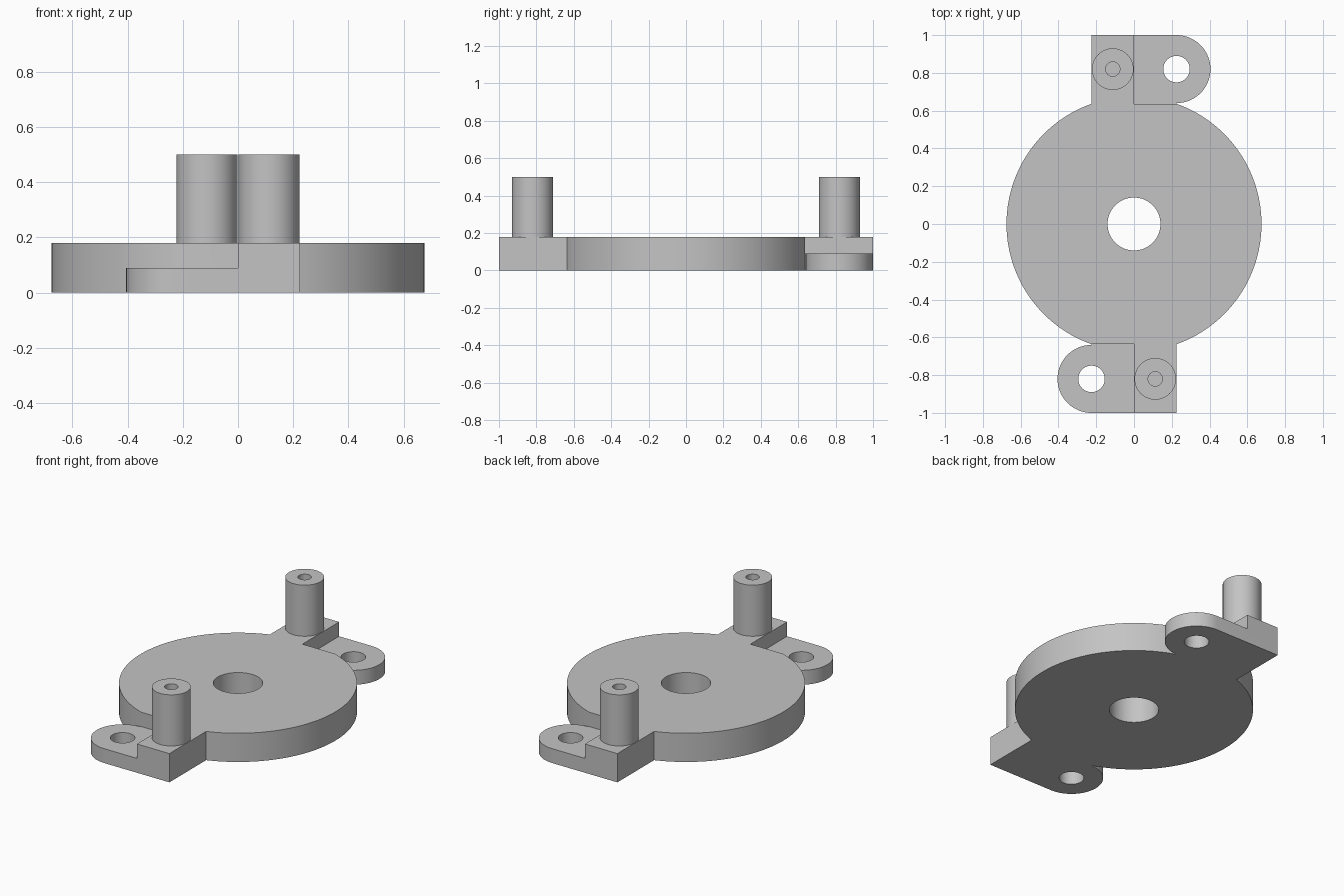
import bpy, bmesh, math

if "Cube" in bpy.data.objects:
    bpy.data.objects.remove(bpy.data.objects["Cube"])

R, BORE = 0.675, 0.14          # disc and its bore
ARM, END, LUG_R = 0.225, 1.0, 0.18
TOP, LUG_TOP, POST_TOP = 0.18, 0.09, 0.5
LUG_Y = END - LUG_R
JOIN = math.sqrt(R * R - ARM * ARM)

grey = bpy.data.materials.new("light grey")
grey.use_nodes = True
colour = (0.55, 0.55, 0.55, 1)
grey.diffuse_color = colour
grey.node_tree.nodes["Principled BSDF"].inputs["Base Color"].default_value = colour


def make_object(name, bm):
    bmesh.ops.recalc_face_normals(bm, faces=bm.faces)
    mesh = bpy.data.meshes.new(name)
    bm.to_mesh(mesh)
    bm.free()
    mesh.materials.append(grey)
    obj = bpy.data.objects.new(name, mesh)
    bpy.context.collection.objects.link(obj)
    return obj


def prism(name, outline, z0, z1):
    bm = bmesh.new()
    face = bm.faces.new([bm.verts.new((x, y, z0)) for x, y in outline])
    up = bmesh.ops.extrude_face_region(bm, geom=[face])["geom"]
    verts = [v for v in up if isinstance(v, bmesh.types.BMVert)]
    bmesh.ops.translate(bm, verts=verts, vec=(0, 0, z1 - z0))
    return make_object(name, bm)


def arc(cx, cy, r, a0, a1, n):
    return [(cx + r * math.cos(a0 + (a1 - a0) * i / n),
             cy + r * math.sin(a0 + (a1 - a0) * i / n)) for i in range(n + 1)]


def circle(cx, cy, r, n=64):
    return arc(cx, cy, r, 0, 2 * math.pi, n)[:-1]


def cut(target, cutter):
    mod = target.modifiers.new("cut", "BOOLEAN")
    mod.operation, mod.solver, mod.object = "DIFFERENCE", "EXACT", cutter
    bpy.context.view_layer.objects.active = target
    bpy.ops.object.modifier_apply(modifier=mod.name)
    bpy.data.objects.remove(cutter)


def smooth(obj):
    bpy.ops.object.select_all(action="DESELECT")
    obj.select_set(True)
    bpy.context.view_layer.objects.active = obj
    bpy.ops.object.shade_smooth_by_angle(angle=math.radians(30))


# Base plate: half outline (disc edge, rounded lug, square arm), turned half round
a = math.atan2(JOIN, ARM)
half = arc(0, 0, R, -a, a, 72)
half += arc(ARM, LUG_Y, LUG_R, -math.pi / 2, math.pi / 2, 32)
half += [(-ARM, END)]
outline = half + [(-x, -y) for x, y in half]
base = prism("base_plate", outline, 0, TOP)

# Lowered lugs with screw holes, and the central bore
for s in (1, -1):
    step = [(0, s * JOIN), (s * 0.6, s * JOIN), (s * 0.6, s * 1.2), (0, s * 1.2)]
    cut(base, prism("lug_step", step, LUG_TOP, 0.4))
    cut(base, prism("screw_hole", circle(s * ARM, s * LUG_Y, 0.07), -0.1, 0.4))
cut(base, prism("centre_bore", circle(0, 0, BORE, 96), -0.1, 0.4))
smooth(base)


# Hollow posts standing on the arms
def post(name, x, y):
    bm = bmesh.new()
    profile = [(0.11, TOP), (0.11, POST_TOP), (0.038, POST_TOP), (0.038, TOP)]
    verts = [bm.verts.new((r, 0, z)) for r, z in profile]
    edges = [bm.edges.new(p) for p in zip(verts, verts[1:] + verts[:1])]
    bmesh.ops.spin(bm, geom=verts + edges, cent=(0, 0, 0), axis=(0, 0, 1),
                   angle=2 * math.pi, steps=64, use_merge=True)
    bmesh.ops.remove_doubles(bm, verts=bm.verts, dist=0.0001)
    obj = make_object(name, bm)
    obj.location = (x, y, 0)
    smooth(obj)


post("front_post", ARM / 2, -LUG_Y)
post("back_post", -ARM / 2, LUG_Y)
